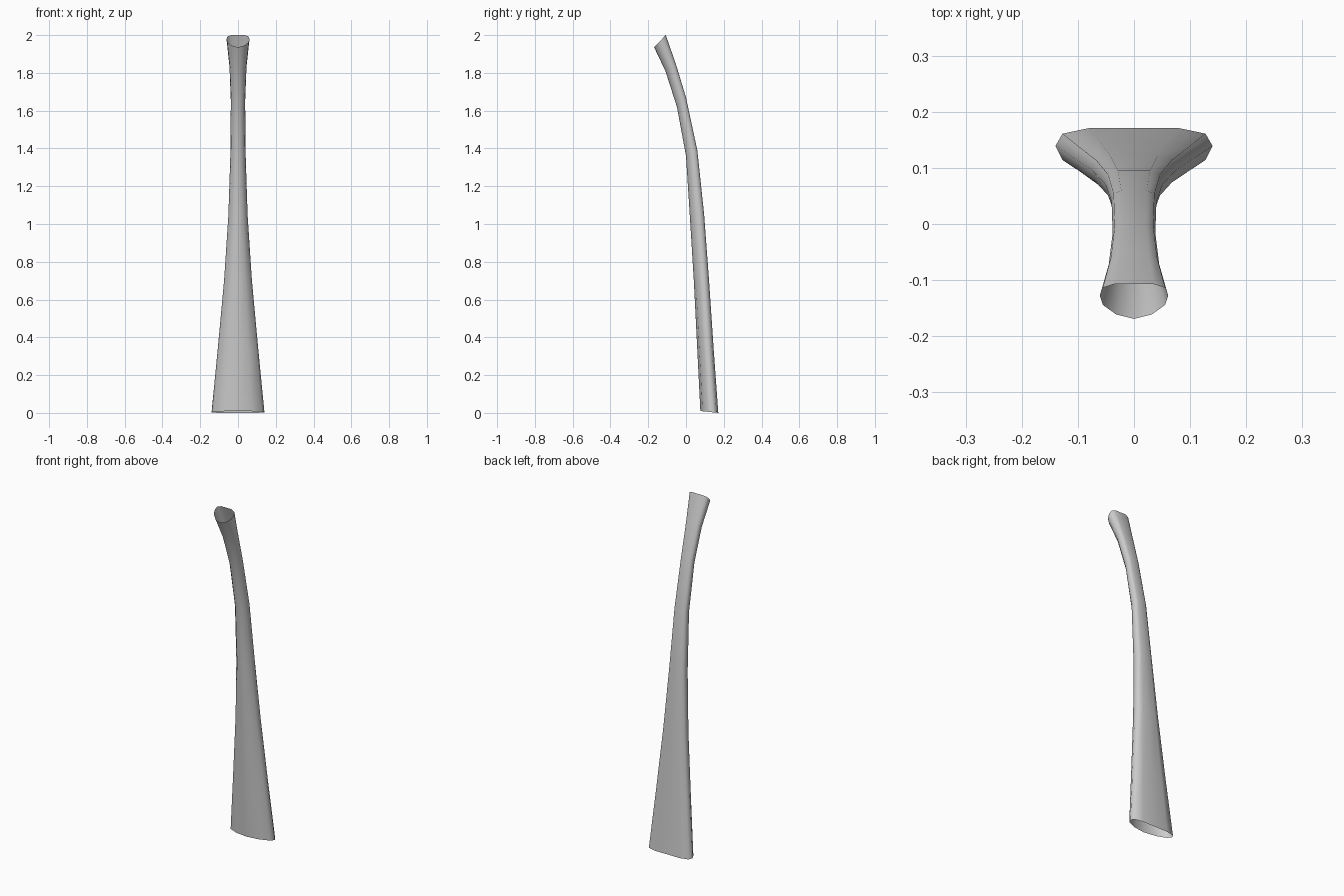
import bpy
import bmesh
import math

cube = bpy.data.objects.get("Cube")
if cube:
    bpy.data.objects.remove(cube, do_unlink=True)

mat = bpy.data.materials.new("plain grey")
mat.use_nodes = True
grey = (0.6, 0.6, 0.6, 1)
mat.diffuse_color = grey
mat.node_tree.nodes["Principled BSDF"].inputs["Base Color"].default_value = grey

# Half cross-section: (sideways, depth) with depth 1 at the back, -1 at the front
HALF = [(0, 1), (0.57, 1), (0.91, 0.79), (1, 0.33), (0.91, -0.2), (0.52, -0.75), (0, -1)]
SECTION = HALF + [(-u, v) for u, v in HALF[-2:0:-1]]

# Stations along the handle: half width, back (y, z), front (y, z)
STATIONS = [
    (0.14, (0.171, 0.0), (0.076, 0.01)),
    (0.108, (0.147, 0.33), (0.06, 0.33)),
    (0.074, (0.122, 0.7), (0.042, 0.69)),
    (0.051, (0.096, 1.05), (0.021, 1.03)),
    (0.04, (0.06, 1.39), (0.0, 1.36)),
    (0.038, (0.0, 1.67), (-0.048, 1.62)),
    (0.045, (-0.053, 1.845), (-0.109, 1.81)),
    (0.061, (-0.107, 2.0), (-0.169, 1.936)),
]

# Handle: an open tube lofted through the stations
bm = bmesh.new()
rings = []
for width, back, front in STATIONS:
    ring = []
    for u, v in SECTION:
        t = (1 - v) / 2
        y, z = (b + (f - b) * t for b, f in zip(back, front))
        ring.append(bm.verts.new((u * width, y, z)))
    rings.append(ring)
count = len(SECTION)
for low, high in zip(rings, rings[1:]):
    for i in range(count):
        j = (i + 1) % count
        bm.faces.new((low[j], low[i], high[i], high[j]))
bm.normal_update()
if sum(f.normal.y * (f.calc_center_median().y - 0.05) + f.normal.x * f.calc_center_median().x
       for f in bm.faces) < 0:
    bmesh.ops.reverse_faces(bm, faces=bm.faces[:])

mesh = bpy.data.meshes.new("curved_handle")
bm.to_mesh(mesh)
bm.free()
mesh.materials.append(mat)
handle = bpy.data.objects.new("curved_handle", mesh)
bpy.context.collection.objects.link(handle)

bpy.ops.object.select_all(action="DESELECT")
handle.select_set(True)
bpy.context.view_layer.objects.active = handle
bpy.ops.object.shade_smooth_by_angle(angle=math.radians(60))
